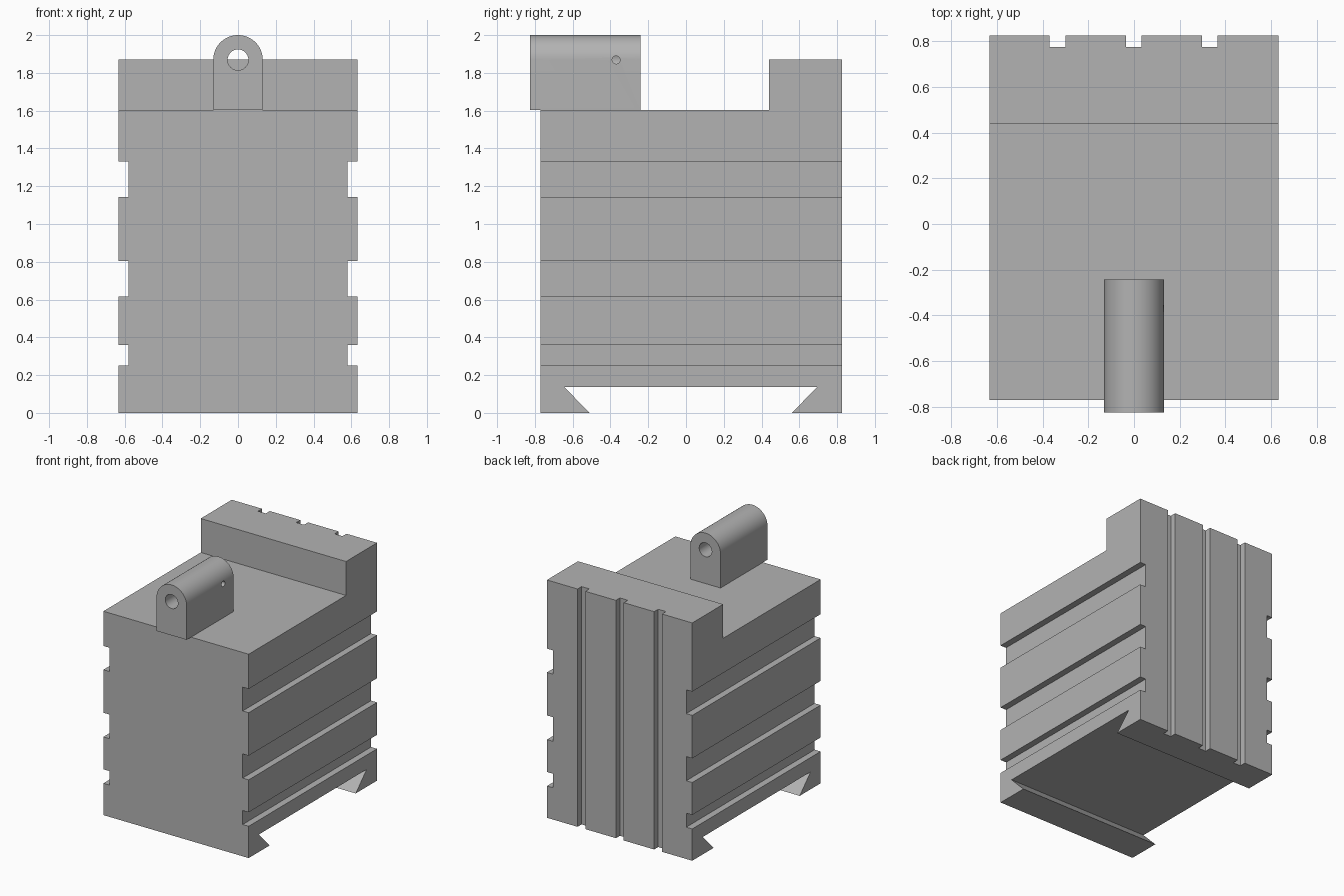
import bpy
import bmesh
from math import cos, sin, pi, radians
from mathutils import Matrix, Vector

cube = bpy.data.objects.get("Cube")
if cube:
    bpy.data.objects.remove(cube, do_unlink=True)

grey = bpy.data.materials.new("plain grey")
grey.use_nodes = True
colour = (0.45, 0.45, 0.45, 1)
grey.diffuse_color = colour
grey.node_tree.nodes["Principled BSDF"].inputs["Base Color"].default_value = colour


def make_object(name, bm):
    bmesh.ops.recalc_face_normals(bm, faces=bm.faces)
    mesh = bpy.data.meshes.new(name)
    bm.to_mesh(mesh)
    bm.free()
    mesh.materials.append(grey)
    obj = bpy.data.objects.new(name, mesh)
    bpy.context.collection.objects.link(obj)
    return obj


def extrude(name, points, move):
    """Prism from a closed outline of 3D points."""
    bm = bmesh.new()
    face = bm.faces.new([bm.verts.new(p) for p in points])
    new = bmesh.ops.extrude_face_region(bm, geom=[face])["geom"]
    verts = [v for v in new if isinstance(v, bmesh.types.BMVert)]
    bmesh.ops.translate(bm, vec=Vector(move), verts=verts)
    if not any(f == face for f in bm.faces):
        bm.faces.new([v for v in bm.verts if v not in verts])
    return make_object(name, bm)


def box(name, low, high):
    low, high = Vector(low), Vector(high)
    bm = bmesh.new()
    bmesh.ops.create_cube(bm, size=1)
    bmesh.ops.scale(bm, vec=high - low, verts=bm.verts)
    bmesh.ops.translate(bm, vec=(low + high) / 2, verts=bm.verts)
    return make_object(name, bm)


def rod(name, radius, length, centre, axis):
    turn = Matrix.Rotation(pi / 2, 4, axis)
    bm = bmesh.new()
    bmesh.ops.create_cone(bm, cap_ends=True, segments=48, radius1=radius,
                          radius2=radius, depth=length,
                          matrix=Matrix.Translation(centre) @ turn)
    return make_object(name, bm)


def cut(target, cutter):
    mod = target.modifiers.new("cut", "BOOLEAN")
    mod.operation = "DIFFERENCE"
    mod.solver = "EXACT"
    mod.object = cutter
    select(target)
    bpy.ops.object.modifier_apply(modifier=mod.name)
    bpy.data.objects.remove(cutter, do_unlink=True)


def select(obj):
    bpy.ops.object.select_all(action="DESELECT")
    obj.select_set(True)
    bpy.context.view_layer.objects.active = obj


# Block: side outline with raised back wall and dovetail slot underneath
half = 0.632
front, back = -0.77, 0.825
side = [(front, 0), (-0.51, 0), (-0.645, 0.137), (0.695, 0.137), (0.56, 0),
        (back, 0), (back, 1.87), (0.44, 1.87), (0.44, 1.603), (front, 1.603)]
body = extrude("body", [(-half, y, z) for y, z in side], (2 * half, 0, 0))

# Horizontal slots on both sides
for low, high in [(0.25, 0.36), (0.615, 0.805), (1.143, 1.33)]:
    for inner, outer in [(0.58, 0.8), (-0.8, -0.58)]:
        cut(body, box("slot_cutter", (inner, -1, low), (outer, 1, high)))

# Vertical grooves down the back
for x in (-0.335, -0.002, 0.332):
    cut(body, box("groove_cutter", (x - 0.034, 0.775, -0.1), (x + 0.034, 1, 2.1)))

# Round-topped lug with a long bore and a small cross hole on one side
radius, axis_z = 0.131, 1.869
arch = [(-radius, 1.603), (radius, 1.603)]
arch += [(radius * cos(pi * i / 32), axis_z + radius * sin(pi * i / 32))
         for i in range(33)]
lug = extrude("lug", [(x, -0.825, z) for x, z in arch], (0, 0.583, 0))
cut(lug, rod("bore_cutter", 0.055, 1, (0, -0.53, axis_z), "X"))
cut(lug, rod("cross_hole_cutter", 0.021, 0.2, (0.12, -0.37, axis_z), "Y"))
select(lug)
bpy.ops.object.shade_smooth_by_angle(angle=radians(30))
